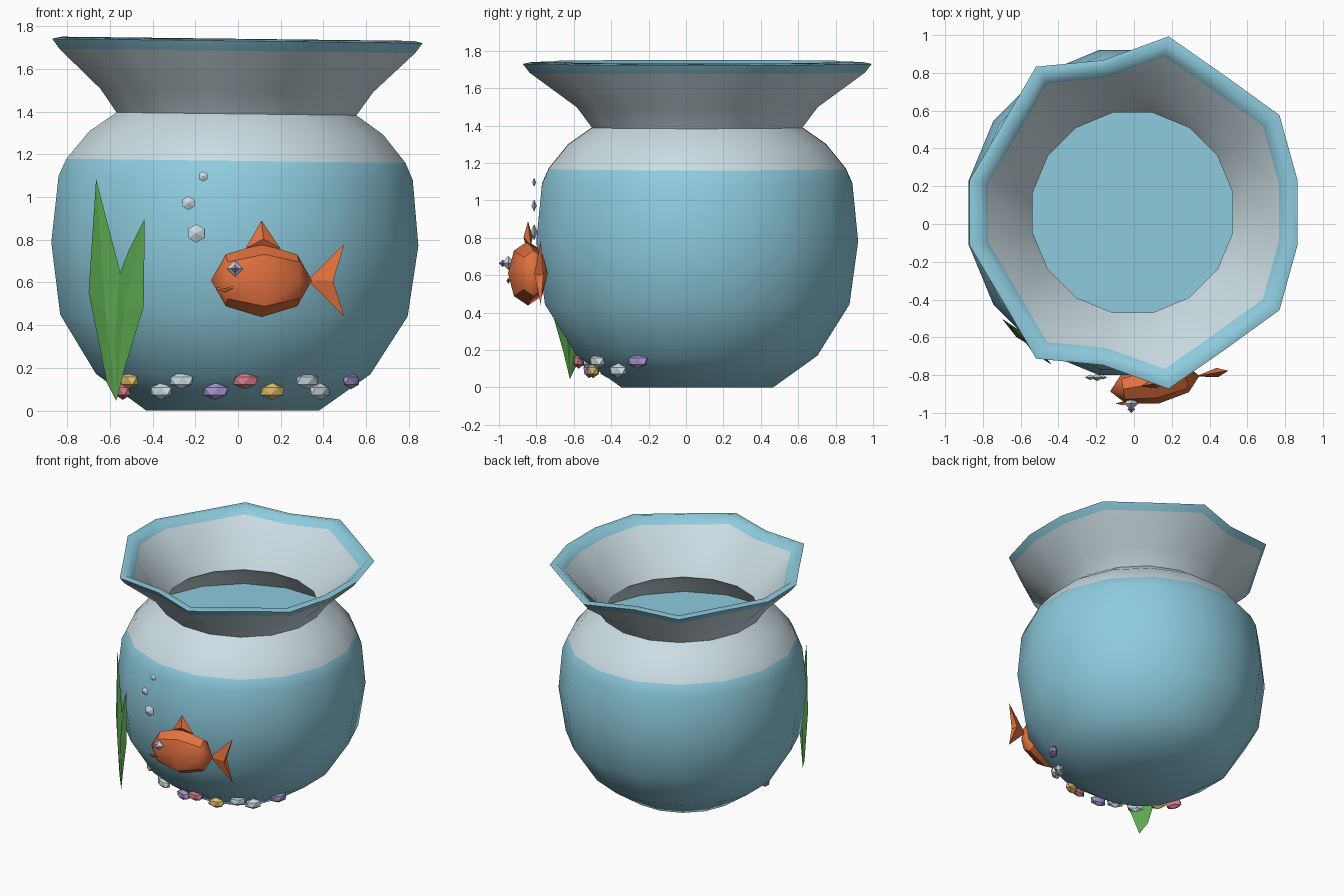
import bpy, bmesh, math
from mathutils import Matrix, Vector

if "Cube" in bpy.data.objects:
    bpy.data.objects.remove(bpy.data.objects["Cube"])

CX, CY, SEG = -0.02, 0.06, 16


def mat(name, *rgb):
    m = bpy.data.materials.new(name)
    m.diffuse_color = (*rgb, 1)
    m.use_nodes = True
    m.node_tree.nodes["Principled BSDF"].inputs["Base Color"].default_value = m.diffuse_color
    return m


WATER = mat("water_blue", 0.27, 0.60, 0.73)
GLASS = mat("pale_glass", 0.60, 0.72, 0.77)
ORANGE = mat("fish_orange", 0.76, 0.165, 0.05)
GREEN = mat("plant_green", 0.11, 0.40, 0.08)
PURPLE = mat("lilac", 0.37, 0.29, 0.62)
PINK = mat("pink", 0.65, 0.20, 0.26)
YELLOW = mat("sand_yellow", 0.72, 0.51, 0.16)


def finish(name, bm, mats, smooth=None):
    bmesh.ops.recalc_face_normals(bm, faces=bm.faces)
    me = bpy.data.meshes.new(name)
    bm.to_mesh(me)
    bm.free()
    for m in mats:
        me.materials.append(m)
    if smooth:
        me.shade_smooth()
        me.set_sharp_from_angle(angle=math.radians(smooth))
    ob = bpy.data.objects.new(name, me)
    bpy.context.collection.objects.link(ob)
    return ob


def plate(name, outline, thick, m, place):
    """Outline in (x, z), swollen to a ridge; place maps (x, offset, z) to space."""
    bm = bmesh.new()
    ring = [bm.verts.new(place(x, 0, z)) for x, z in outline]
    mx = sum(p[0] for p in outline) / len(outline)
    mz = sum(p[1] for p in outline) / len(outline)
    for s in (-thick, thick):
        c = bm.verts.new(place(mx, s, mz))
        for i in range(len(ring)):
            bm.faces.new((ring[i - 1], ring[i], c))
    return finish(name, bm, [m])


# Bowl: lathe profile (radius, height, ruffle amount, material of band above)
profile = [
    (0.413, 0.0, 0, 0), (0.655, 0.17, 0, 0), (0.83, 0.445, 0, 0), (0.877, 0.78, 0, 0),
    (0.846, 1.09, 0, 0), (0.81, 1.17, 0, 1), (0.703, 1.30, 0, 1), (0.573, 1.39, 0, 1),
    (0.652, 1.50, 0.1, 1), (0.85, 1.685, 1, 0), (0.885, 1.732, 1, 0), (0.84, 1.742, 1, 0),
    (0.785, 1.69, 1, 1), (0.615, 1.50, 0.1, 1), (0.54, 1.39, 0, 1), (0.67, 1.30, 0, 1),
    (0.775, 1.17, 0, 1)]
half = [1.0, 1.05, 0.985, 1.075, 0.93, 1.05, 0.945, 1.0]
ruffle = half + half[::-1]

bm = bmesh.new()
rings = []
for r, z, k, _ in profile:
    ring = []
    for i in range(SEG):
        a = math.tau * (i + 0.5) / SEG
        rr = r * (1 + k * (ruffle[i] - 1))
        x = rr * math.cos(a)
        # the bowl leans very slightly to the right
        ring.append(bm.verts.new((x - 0.025 + 0.013 * z, CY + rr * math.sin(a),
                                  z - 0.012 * x * min(z, 1))))
    rings.append(ring)
for j in range(len(rings) - 1):
    for i in range(SEG):
        n = (i + 1) % SEG
        f = bm.faces.new((rings[j][i], rings[j][n], rings[j + 1][n], rings[j + 1][i]))
        f.material_index = profile[j][3]
bm.faces.new(rings[0])    # base
bm.faces.new(rings[-1])   # water surface
finish("fish_bowl", bm, [WATER, GLASS], 60)

# Fish body, turned a little to follow the bowl
turn = Matrix.Translation((0.11, -0.845, 0.61)) @ Matrix.Rotation(math.radians(10), 4, "Z")
bm = bmesh.new()
bmesh.ops.create_uvsphere(bm, u_segments=8, v_segments=4, radius=1)
bm.transform(turn @ Matrix.Diagonal((0.24, 0.108, 0.172, 1))
             @ Matrix.Rotation(math.pi / 2, 4, "Y"))
finish("fish_body", bm, [ORANGE], 40)


def on_fish(x, o, z):
    return turn @ Vector((x, o, z))


plate("tail_fin", [(0.22, 0.0), (0.395, 0.17), (0.335, -0.01), (0.395, -0.17)],
      0.025, ORANGE, on_fish)
plate("top_fin", [(-0.075, 0.15), (0.0, 0.28), (0.09, 0.15)], 0.025, ORANGE, on_fish)


def flat(x, o, z):
    return Vector((x, o, z))


def gem(name, n, r, thick, m, at):
    """Flattened n-sided double pyramid facing the front."""
    pts = [(r * math.sin(math.tau * i / n), r * math.cos(math.tau * i / n)) for i in range(n)]
    plate(name, pts, thick, m, lambda x, o, z: flat(x, o, z) + Vector(at))


# Eye, pupil and mouth
gem("eye", 4, 0.038, 0.035, GLASS, (-0.015, -0.95, 0.665))
gem("pupil", 4, 0.02, 0.02, PURPLE, (-0.015, -0.98, 0.665))
plate("mouth", [(-0.10, 0.578), (-0.06, 0.567), (-0.02, 0.587), (-0.02, 0.575),
                (-0.06, 0.553), (-0.10, 0.568)], 0.01, ORANGE,
      lambda x, o, z: flat(x, o - 0.95, z))

# Bubbles
for i, (x, z, r) in enumerate([(-0.195, 0.83, 0.043), (-0.232, 0.972, 0.032),
                               (-0.163, 1.097, 0.024)]):
    gem(f"bubble_{i + 1}", 6, r, 0.45 * r, GLASS, (x, -0.812, z))


# Water plant: two blades standing in a plane that touches the bowl
def on_plant(x, o, z):
    return Vector((x + 0.67 * o, -0.50 - 0.93 * (x + 0.70) + 0.74 * o, z))


plate("left_blade", [(-0.665, 1.085), (-0.70, 0.555), (-0.615, 0.13), (-0.57, 0.045),
                     (-0.545, 0.30), (-0.555, 0.66)], 0.02, GREEN, on_plant)
plate("right_blade", [(-0.437, 0.90), (-0.51, 0.755), (-0.555, 0.64), (-0.60, 0.30),
                      (-0.57, 0.045), (-0.53, 0.20), (-0.442, 0.485)], 0.02, GREEN, on_plant)

# Pebbles laid along the foot of the bowl
pebbles = [(-0.51, 1, YELLOW), (-0.54, 0, PINK), (-0.36, 0, GLASS), (-0.265, 1, GLASS),
           (-0.105, 0, PURPLE), (0.035, 1, PINK), (0.16, 0, YELLOW), (0.325, 1, GLASS),
           (0.385, 0, GLASS), (0.53, 1, PURPLE)]
for i, (x, upper, m) in enumerate(pebbles):
    r = 0.635 if upper else 0.585
    y = CY - math.sqrt(r * r - (x - CX) ** 2)
    bm = bmesh.new()
    bmesh.ops.create_icosphere(bm, subdivisions=1, radius=1)
    bm.transform(Matrix.Translation((x, y, 0.14 if upper else 0.09))
                 @ Matrix.Rotation(math.atan2(x - CX, CY - y), 4, "Z")
                 @ Matrix.Diagonal((0.065, 0.032, 0.04, 1)))
    finish(f"pebble_{i + 1}", bm, [m])
